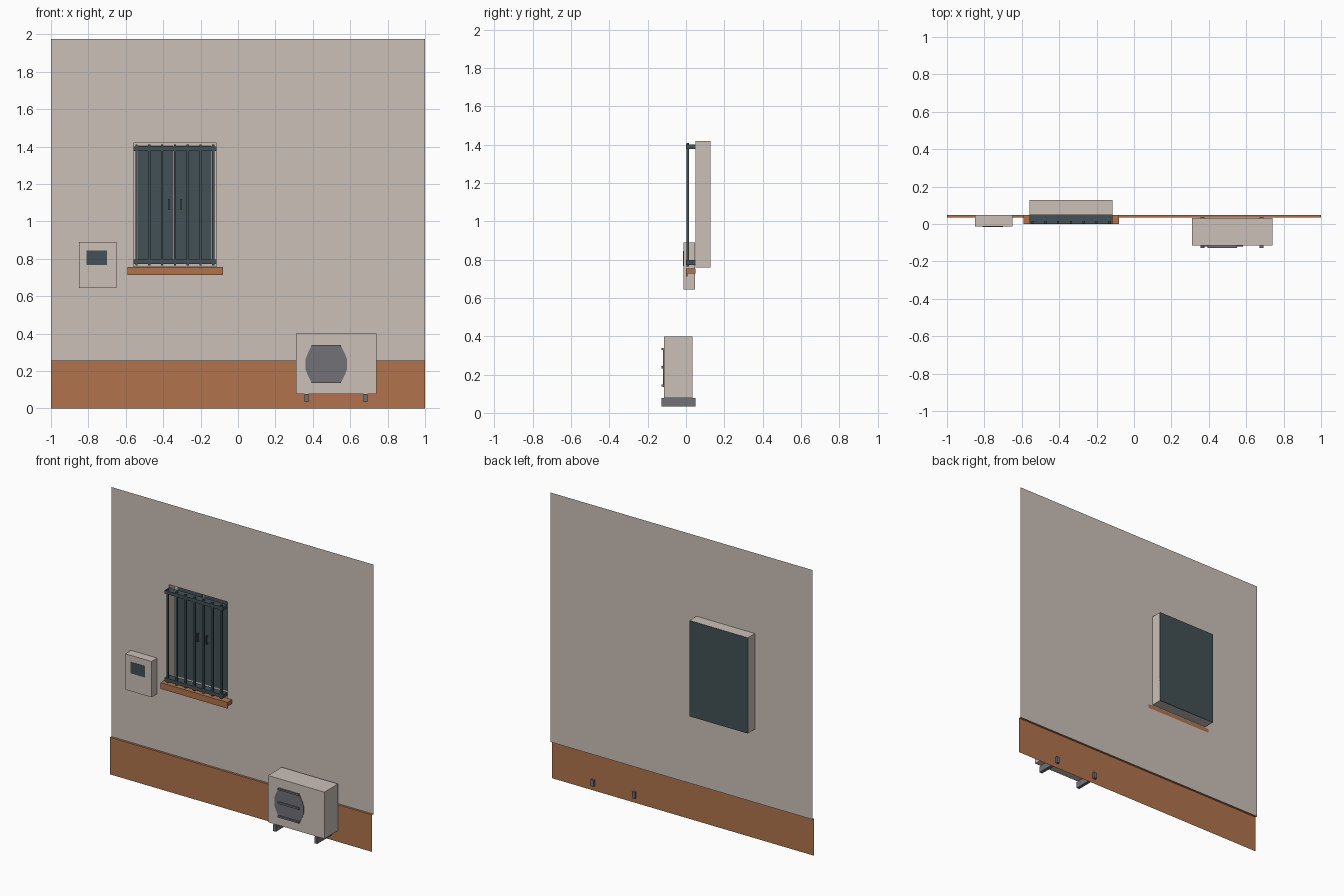
import bpy, bmesh

if "Cube" in bpy.data.objects:
    bpy.data.objects.remove(bpy.data.objects["Cube"])


def material(name, rgb):
    m = bpy.data.materials.new(name)
    m.use_nodes = True
    m.diffuse_color = (*rgb, 1)
    m.node_tree.nodes["Principled BSDF"].inputs["Base Color"].default_value = (*rgb, 1)
    return m


plaster = material("warm plaster", (0.60, 0.53, 0.485))
terracotta = material("terracotta", (0.44, 0.175, 0.072))
iron = material("dark slate", (0.055, 0.082, 0.09))
steel = material("mid grey", (0.165, 0.165, 0.185))


def finish(name, bm, mat):
    mesh = bpy.data.meshes.new(name)
    bm.to_mesh(mesh)
    bm.free()
    mesh.materials.append(mat)
    ob = bpy.data.objects.new(name, mesh)
    bpy.context.collection.objects.link(ob)
    return ob


def box(name, x, y, z, mat):
    bm = bmesh.new()
    bmesh.ops.create_cube(bm, size=1)
    for v in bm.verts:
        v.co = [r[0] if c < 0 else r[1] for c, r in zip(v.co, (x, y, z))]
    return finish(name, bm, mat)


def strip(name, profile, x, mat):
    """Open sheet: a (y, z) profile swept along x."""
    bm = bmesh.new()
    rows = [[bm.verts.new((px, y, z)) for px in x] for y, z in profile]
    for a, b in zip(rows, rows[1:]):
        bm.faces.new((a[0], a[1], b[1], b[0]))
    return finish(name, bm, mat)


WALL_Y, BASE_Y, BASE_Z = 0.049, 0.034, 0.255
WIN_X, WIN_Z, WIN_BACK = (-0.56, -0.115), (0.76, 1.42), 0.127

# Wall sheet with window opening, plus the reveal going back
bm = bmesh.new()
xs, zs = (-1, *WIN_X, 1), (BASE_Z, *WIN_Z, 1.975)
grid = [[bm.verts.new((x, WALL_Y, z)) for x in xs] for z in zs]
for i in range(3):
    for j in range(3):
        if (i, j) != (1, 1):
            bm.faces.new((grid[i][j], grid[i][j + 1], grid[i + 1][j + 1], grid[i + 1][j]))
rim = [grid[1][1], grid[1][2], grid[2][2], grid[2][1]]
back = [bm.verts.new((v.co.x, WIN_BACK, v.co.z)) for v in rim]
for k in range(4):
    n = (k + 1) % 4
    bm.faces.new((rim[k], rim[n], back[n], back[k]))
finish("wall", bm, plaster)

# Skirting band with its ledge
strip("skirting", [(BASE_Y, 0), (BASE_Y, BASE_Z), (WALL_Y, BASE_Z)], (-1, 1), terracotta)

# Window: back panel, pale frame, two shutters with handles
box("window_back", WIN_X, (0.122, WIN_BACK), WIN_Z, iron)
box("window_frame", WIN_X, (0.108, 0.122), WIN_Z, plaster)
mid = sum(WIN_X) / 2
for side, name in ((-1, "right"), (1, "left")):
    box(name + "_shutter", sorted((mid + side * 0.007, mid + side * 0.196)),
        (0.102, 0.109), (0.775, 1.405), iron)
    hx = mid + side * 0.034
    box(name + "_handle", (hx - 0.004, hx + 0.004), (0.085, 0.092), (1.06, 1.12), iron)
    for k, z in enumerate((1.062, 1.112)):
        box(f"{name}_handle_post_{k}", (hx - 0.004, hx + 0.004), (0.09, 0.103), (z, z + 0.006), iron)

# Window grille
for name, z in (("lower_rail", (0.773, 0.797)), ("upper_rail", (1.377, 1.4))):
    box(name, WIN_X, (0.001, WALL_Y), z, iron)
for k in range(7):
    x = mid + (k - 3) * 0.0685
    box(f"grille_bar_{k}", (x - 0.006, x + 0.006), (0.003, 0.015), (0.765, 1.41), iron)

# Sill with drip lip
SILL_X = (-0.59, -0.08)
box("sill", SILL_X, (0.003, WALL_Y), (0.728, 0.755), terracotta)
box("sill_lip", SILL_X, (0.0, 0.008), (0.712, 0.755), terracotta)

# Meter cabinet
box("meter_cabinet", (-0.85, -0.65), (-0.014, WALL_Y - 0.001), (0.643, 0.89), plaster)
box("meter_screen", (-0.81, -0.7), (-0.016, -0.014), (0.767, 0.845), iron)

# Outdoor air unit on two brackets
box("air_unit", (0.31, 0.74), (-0.116, BASE_Y - 0.001), (0.078, 0.4), plaster)
for k, x in enumerate((0.367, 0.682)):
    box(f"air_unit_bracket_{k}", (x - 0.011, x + 0.011), (-0.127, WALL_Y), (0.034, 0.078), steel)

# Fan disc and its slats
FAN_X, FAN_Z = 0.472, 0.236
quarter = [(0.112, 0.024), (0.098, 0.06), (0.077, 0.101)]
half = quarter + [(-x, z) for x, z in reversed(quarter)]
outline = half + [(-x, -z) for x, z in half]
bm = bmesh.new()
face = bm.faces.new([bm.verts.new((FAN_X + x, -0.119, FAN_Z + z)) for x, z in outline])
ext = bmesh.ops.extrude_face_region(bm, geom=[face])
for v in ext["geom"]:
    if isinstance(v, bmesh.types.BMVert):
        v.co.y = -0.116
bmesh.ops.recalc_face_normals(bm, faces=bm.faces)
finish("fan_disc", bm, steel)
for k in (-1, 0, 1):
    z = FAN_Z + 0.002 + k * 0.095
    box(f"fan_slat_{k + 1}", (FAN_X - 0.08, FAN_X + 0.08), (-0.127, -0.118), (z - 0.006, z + 0.006), steel)
